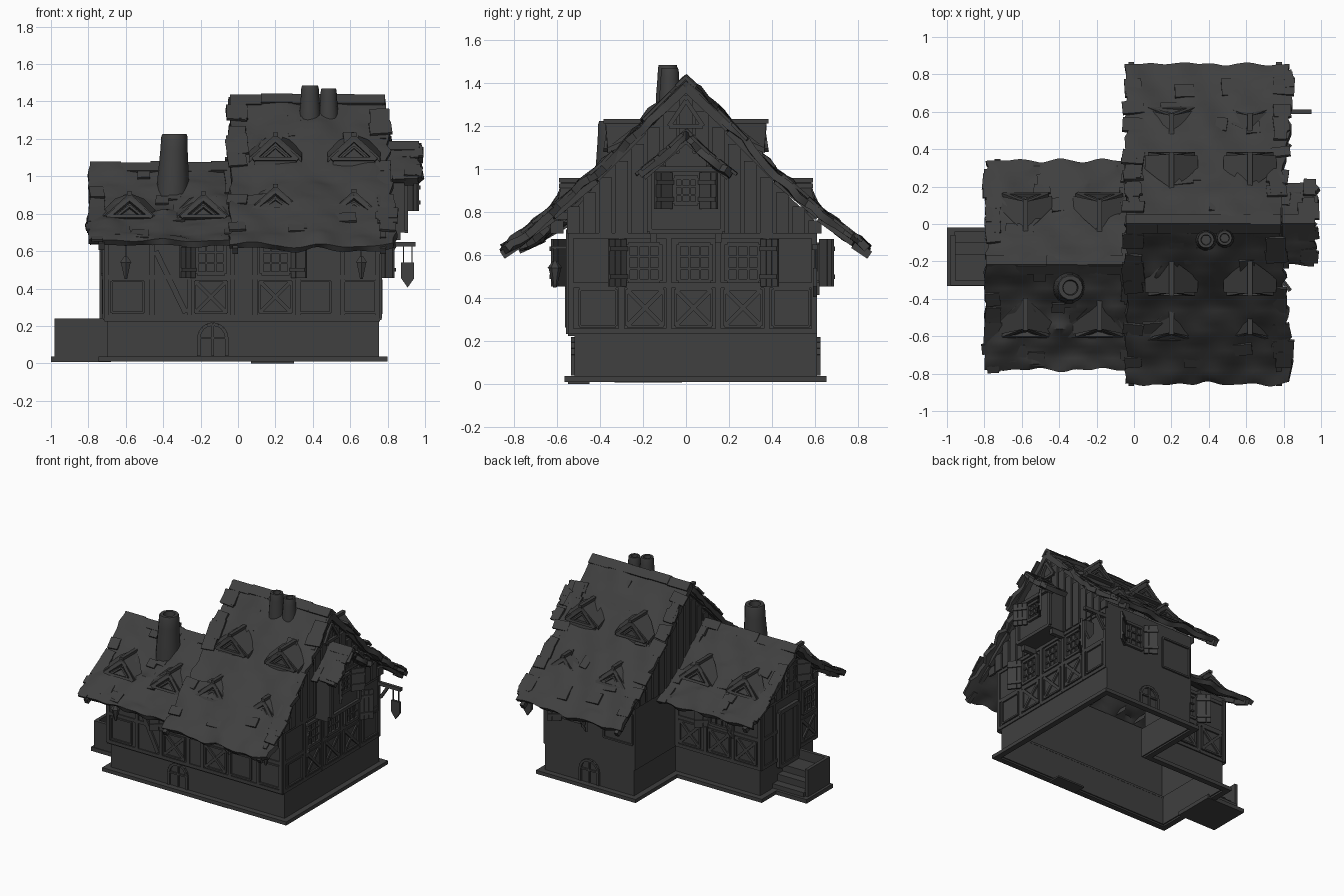
import bpy, bmesh, random
from math import sin, cos, pi, atan2, hypot, radians
from mathutils import Matrix, Vector, noise

if "Cube" in bpy.data.objects:
    bpy.data.objects.remove(bpy.data.objects["Cube"])

random.seed(4)
T, R = Matrix.Translation, Matrix.Rotation
DARK = bpy.data.materials.new("dark_grey")
DARK.diffuse_color = (0.05, 0.05, 0.05, 1)
DARK.use_nodes = True
DARK.node_tree.nodes["Principled BSDF"].inputs["Base Color"].default_value = DARK.diffuse_color


def finish(name, bm, solid=0, smooth=False, fix=True):
    if fix:
        bmesh.ops.recalc_face_normals(bm, faces=bm.faces)
    me = bpy.data.meshes.new(name)
    bm.to_mesh(me)
    bm.free()
    ob = bpy.data.objects.new(name, me)
    bpy.context.collection.objects.link(ob)
    me.materials.append(DARK)
    bpy.ops.object.select_all(action='DESELECT')
    ob.select_set(True)
    bpy.context.view_layer.objects.active = ob
    if solid:
        m = ob.modifiers.new("thickness", 'SOLIDIFY')
        m.thickness, m.offset = solid, -1
        bpy.ops.object.modifier_apply(modifier=m.name)
    if smooth:
        bpy.ops.object.shade_smooth_by_angle(angle=radians(35))


def box(bm, M, loc, size):
    bmesh.ops.create_cube(bm, size=1, matrix=M @ T(loc) @ Matrix.Diagonal((*size, 1)))


def wall(o, u, n):
    """Wall frame: local x along the wall, y outward, z up."""
    return Matrix(((u[0], n[0], 0, o[0]), (u[1], n[1], 0, o[1]), (0, 0, 1, 0), (0, 0, 0, 1)))


def bar(bm, F, a, b, w=.025, d=.015):
    ds, dz = b[0] - a[0], b[1] - a[1]
    M = F @ T(((a[0] + b[0]) / 2, d / 2, (a[1] + b[1]) / 2)) @ R(-atan2(dz, ds), 4, 'Y')
    box(bm, M, (0, 0, 0), (hypot(ds, dz), d, w))


def rect(bm, F, s0, s1, z0, z1, w=.015, d=.015):
    for a, b in (((s0, z0), (s1, z0)), ((s0, z1), (s1, z1)), ((s0, z0), (s0, z1)), ((s1, z0), (s1, z1))):
        bar(bm, F, a, b, w, d)


def window(bm, F, c, z0=.48, z1=.65, w=.15, shut=(-1, 1)):
    s0, s1 = c - w / 2, c + w / 2
    rect(bm, F, s0, s1, z0, z1, .02, .018)
    for k in (1, 2):
        bar(bm, F, (s0 + w * k / 3, z0), (s0 + w * k / 3, z1), .01, .012)
        z = z0 + (z1 - z0) * k / 3
        bar(bm, F, (s0, z), (s1, z), .01, .012)
    for s in shut:  # half-open plank shutters
        H = F @ T((c + s * (w / 2 + .01), .012, 0)) @ R(s * .65, 4, 'Z')
        for k in range(3):
            box(bm, H, (s * (.018 + .033 * k), 0, (z0 + z1) / 2), (.031, .014, z1 - z0 + .05))
        for z in (z0 + .02, z1 - .02):
            box(bm, H, (s * .05, .009, z), (.1, .012, .02))


def xpanel(bm, F, c, w=.17, z0=.27, z1=.44, cross=True):
    s0, s1 = c - w / 2, c + w / 2
    rect(bm, F, s0, s1, z0, z1, .012, .012)
    if cross:
        bar(bm, F, (s0, z0), (s1, z1), .02, .01)
        bar(bm, F, (s0, z1), (s1, z0), .02, .012)


def arch(bm, F, c, w=.15, z0=.04, h=.17):
    r, zc = w / 2, z0 + h - w / 2
    pts = [(c - r, z0)] + [(c - r * cos(pi * k / 8), zc + r * sin(pi * k / 8)) for k in range(9)] + [(c + r, z0)]
    for a, b in zip(pts, pts[1:]):
        bar(bm, F, a, b, .018, .015)
    bar(bm, F, (c, z0), (c, zc + r), .012, .012)
    bar(bm, F, (c - r, zc), (c + r, zc), .012, .012)


def interp(pts, v, k=0):
    for p, q in zip(pts, pts[1:]):
        if min(p[k], q[k]) <= v <= max(p[k], q[k]):
            return p[1 - k] + (q[1 - k] - p[1 - k]) * (v - p[k]) / (q[k] - p[k])
    return pts[-1][1 - k]


# roof half-profiles: (offset from ridge, height)
MAIN = [(0, 1.425), (.2, 1.225), (.42, .995), (.62, .82), (.78, .695), (.855, .635)]
WING = [(0, 1.065), (.12, .96), (.3, .815), (.44, .725), (.56, .66)]
BAY = [(0, 1.175), (.1, 1.08), (.22, .985)]


def roof(name, x0, xr, xe, yc, prof, ns, courses, amp=1):
    bm = bmesh.new()
    nt, end, rows = courses * 3, prof[-1][0], []
    for t in range(-nt, nt + 1):
        sg, f = (1 if t > 0 else -1), abs(t) / nt
        xR, row = xr + (xe - xr) * f, []
        jl, jr = random.uniform(-.012, .012), random.uniform(-.02, .02)
        for i in range(ns + 1):
            x = x0 + jl + (xR + jr - x0 - jl) * i / ns
            off = f * end
            z = interp(prof, min(off, end - 1e-5))
            wave = .5 + .5 * sin(x * 28 + (abs(t) // 3) * 2.1)
            z += amp * ((abs(t) % 3) * .009 * wave + .035 * noise.noise(Vector((x * 5, sg * off * 7, xe * 9))))
            if abs(t) == nt:
                off += amp * .022 * noise.noise(Vector((x * 9, sg * 3, xe)))
            row.append(bm.verts.new((x, yc + sg * off, z)))
        rows.append(row)
    for a, b in zip(rows, rows[1:]):
        for i in range(ns):
            bm.faces.new((a[i], a[i + 1], b[i + 1], b[i]))
    finish(name, bm, .035, True, fix=False)
    # ragged shingles at the gable ends, thin ones on the slopes, ridge boards
    bm = bmesh.new()
    for sg in (-1, 1):
        for k in range(courses * 4):
            f = random.uniform(.08, .95)
            off = f * end
            slope = atan2(interp(prof, off + .02) - interp(prof, off - .015), .035)
            xR = xr + (xe - xr) * f
            x = (xR - .035, x0 + .035, random.uniform(x0 + .12, xR - .12))[k % 3]
            M = T((x, yc + sg * off, interp(prof, off) + (.004, .004, -.002)[k % 3])) @ R(sg * slope, 4, 'X')
            M = M @ R(random.uniform(-.12, .12), 4, 'Z') @ R(random.uniform(-.08, .08), 4, 'Y')
            box(bm, M, (0, 0, 0), (random.uniform(.06, .12), random.uniform(.06, .12), .014))
        n = max(2, int((xr - x0) / .15))
        for k in range(n):
            w = (xr - x0) / n
            M = T((x0 + w * (k + .5), yc + sg * .022, prof[0][1] - random.uniform(.01, .022))) @ R(-sg * .75, 4, 'X')
            box(bm, M, (0, 0, 0), (w * 1.02, .065, .016))
    finish(name + "_shingles", bm)


roof("main_roof", -.04, .785, .845, 0, MAIN, 36, 8)
roof("wing_roof", -.79, .02, .02, -.22, WING, 32, 6)
roof("bay_roof", .6, .965, .975, 0, BAY, 8, 3, .6)


# dormers with gable fronts that lean back into the slope
def dormer(x, yc, sg, f, zp, prof, lean, hw=.14):
    P = lambda dx, off, z: Vector((x + dx, yc + sg * off, z))
    b, e = interp(prof, zp, 1) - .02, interp(prof, zp - .09, 1)
    bm = bmesh.new()
    for s in (-1, 1):
        back = min(e, f - .06)
        q = [P(0, f + .02 - lean, zp), P(s * hw, f - .01, zp - .125), P(s * hw * 1.02, back, zp - .095),
             P(s * hw * .55, (back + b) / 2, zp - .03), P(0, b, zp)]
        top = [bm.verts.new(v + Vector((0, 0, .01))) for v in q]
        low = [bm.verts.new(v - Vector((0, 0, .015))) for v in q]
        bm.faces.new(top)
        bm.faces.new(low)
        for i in range(5):
            bm.faces.new((top[i], top[i - 1], low[i - 1], low[i]))
    # front face, cheeks and frame
    zb, h, w = zp - .13, zp - .02, hw * .8
    F = wall((x, yc + sg * (f - .02)), (1, 0), (0, sg)) @ T((0, 0, zb)) @ R(atan2(lean, .13), 4, 'X') @ T((0, 0, -zb))
    low = zp - (.22 if lean < .05 else .15)
    pent = [(-w, low), (w, low), (w, h - .095), (0, h), (-w, h - .095)]
    a = [bm.verts.new(F @ Vector((p[0], 0, p[1]))) for p in pent]
    c = [bm.verts.new(v.co - Vector((0, sg * .14, 0))) for v in a]
    bm.faces.new(a)
    for i in (2, 0):
        bm.faces.new((a[i], a[i - 1], c[i - 1], c[i]))
    for s in (-1, 1):
        bar(bm, F, (0, zp - .02), (s * hw * .85, zp - .13), .022, .03)
        bar(bm, F, (0, zp - .06), (s * hw * .45, zp - .115), .012, .022)
    bar(bm, F, (-hw * .8, zp - .125), (hw * .8, zp - .125), .018, .03)
    box(bm, T((x, yc, 0)), (0, sg * (f - lean + .03 + b) / 2, zp + .008), (.028, abs(f - lean + .03 - b), .02))
    finish("dormer", bm)


for sg in (-1, 1):
    for x, dz in ((.2, .01), (.62, -.015)):
        dormer(x, 0, sg, .62, .93 + dz, MAIN, .06)
        dormer(x, 0, sg, .375, 1.215, MAIN, .02)
    for x in (-.58, -.185):
        dormer(x, -.22, sg, .38, .9, WING, .06)


# stone base and plinth: L-shaped open walls
def ring(name, g, z0, z1, th):
    plan = [(-.7 - g, -.52 - g), (.755 + g, -.52 - g), (.755 + g, .61 + g), (.01 - g, .61 + g), (.01 - g, .11 + g), (-.7 - g, .11 + g)]
    bm = bmesh.new()
    lo, hi = [[bm.verts.new((*p, z)) for p in plan] for z in (z0, z1)]
    for i in range(6):
        j = (i + 1) % 6
        bm.faces.new((lo[i], lo[j], hi[j], hi[i]))
    finish(name, bm, th, fix=False)


ring("stone_base", 0, .02, .24, .012)
ring("plinth", .045, .01, .037, .06)


# upper walls with gable ends; left and right end profiles in (y, z)
def house(name, ends, sides, z0=.23):
    bm = bmesh.new()
    for x, prof in ends:
        bm.faces.new([bm.verts.new((x, *p)) for p in prof])
    for x0, x1, y, z1 in sides:
        bm.faces.new([bm.verts.new(p) for p in ((x0, y, z0), (x1, y, z0), (x1, y, z1), (x0, y, z1))])
    finish(name, bm)


TOP = [(-.55, .77), (-.42, .93), (-.2, 1.17), (0, 1.37), (.2, 1.17), (.42, .93), (.61, .75), (.61, .23)]
house("main_walls", [(.76, [(-.55, .23)] + TOP), (0, [(.12, .23), (.12, .77)] + TOP)],
      [(0, .76, -.55, .77), (0, .76, .61, .75)])
house("wing_walls", [(-.715, [(-.55, .23), (-.55, .74), (-.34, .9), (-.22, 1.02), (-.1, .9), (.12, .74), (.12, .23)])],
      [(-.715, 0, -.55, .74), (-.715, 0, .12, .74)])
bm = bmesh.new()
box(bm, Matrix(), (.022, -.53, .232), (1.474, .04, .016))
finish("wall_sill", bm)

FRONT = wall((0, -.55), (1, 0), (0, -1))
RIGHT = wall((.76, 0), (0, 1), (1, 0))
BACK = wall((0, .61), (1, 0), (0, 1))
WBACK = wall((0, .12), (1, 0), (0, 1))
LEFT = wall((-.715, 0), (0, 1), (-1, 0))
CROSS = wall((0, 0), (0, 1), (-1, 0))

# timber framing: rails, posts and panels
bm = bmesh.new()
for F, s0, s1, posts in ((FRONT, -.715, .76, (-.46, -.26, -.03, .09, .32, .56)), (RIGHT, -.55, .61, (-.3, -.08, .15, .375)),
                         (WBACK, -.715, 0, (-.48, -.25)), (LEFT, -.55, .12, (-.34, -.03))):
    for z in (.245, .46, .69):
        bar(bm, F, (s0, z), (s1, z), .025, .008)
    for s in (s0 + .013, *posts, s1 - .013):
        bar(bm, F, (s, .24), (s, .72), .026, .009)
for c, cr in ((-.59, 0), (-.145, 1), (.2, 1), (.41, 0), (.65, 0)):
    xpanel(bm, FRONT, c, cross=cr)
bar(bm, FRONT, (-.44, .6), (-.28, .27), .03, .014)
for c, cr in ((-.41, 0), (-.19, 1), (.035, 1), (.265, 1), (.49, 0)):
    xpanel(bm, RIGHT, c, cross=cr)
for F, cs in ((WBACK, (-.59, -.365, -.12)), (LEFT, (-.44,))):
    for c in cs:
        xpanel(bm, F, c)
xpanel(bm, BACK, .14, .24, .42, .65, False)
finish("timber_frame", bm)

# gable planks and bargeboards
bm = bmesh.new()
for F, c, prof, d in ((RIGHT, 0, MAIN, .02), (LEFT, -.22, WING, .02), (CROSS, 0, MAIN, .012)):
    n = int((prof[-1][0] - .25) / .075)
    for k in range(-n, n + 1):
        off = abs(k) * .075
        bar(bm, F, (c + k * .075, .7), (c + k * .075, interp(prof, off + .03) - .05), .06, d * random.uniform(.6, 1))
    for s in (-1, 1):
        for p, q in zip(prof, prof[1:]):
            bar(bm, F, (c + s * p[0], p[1] - .045), (c + s * q[0], q[1] - .035), .04, .03)
for s in (-1, 1):
    bar(bm, RIGHT, (0, 1.32), (s * .08, 1.2), .02, .035)
bar(bm, RIGHT, (-.08, 1.2), (.08, 1.2), .02, .035)
finish("gable_planks", bm)

# windows and shutters
bm = bmesh.new()
window(bm, FRONT, -.145, shut=(-1,))
window(bm, FRONT, .2, shut=(1,))
window(bm, RIGHT, -.195, shut=(-1,))
window(bm, RIGHT, .04, shut=())
window(bm, RIGHT, .265, shut=(1,))
window(bm, BACK, .52)
window(bm, WBACK, -.365)
window(bm, LEFT, -.22, .78, .9, .12)
window(bm, LEFT, -.44, shut=())
for F, c in ((FRONT @ T((0, -.03, 0)), -.135), (BACK, .38)):
    arch(bm, F, c)
finish("windows", bm)

# gable bay with window and shutters
bm = bmesh.new()
box(bm, RIGHT, (0, .06, .86), (.34, .14, .32))
BF = RIGHT @ T((0, .13, 0))
for k in range(-2, 3):
    bar(bm, BF, (k * .065, 1), (k * .065, 1.14 - abs(k) * .065), .063, .012)
rect(bm, BF, -.17, .17, .71, 1.0, .025, .02)
window(bm, BF, 0, .84, .96, .11)
for s in (-1, 1):
    bar(bm, BF, (0, 1.14), (s * .2, .965), .035, .05)
    box(bm, RIGHT, (s * .15, .05, .68), (.03, .12, .04))
finish("gable_bay", bm)


# chimneys
def chimney(x, y, r, z0, z1, lean):
    bm, rings, n = bmesh.new(), [], 14
    h = z1 - z0
    for k, z in ((1.05, z0), (1, z0 + h * .35), (.88, z0 + h * .75), (.85, z1 - .015), (.78, z1), (.5, z1), (.45, z1 - .06)):
        rings.append([bm.verts.new((x + lean * (z - z0) + r * k * cos(2 * pi * i / n), y + r * k * sin(2 * pi * i / n), z)) for i in range(n)])
    for a, b in zip(rings, rings[1:]):
        for i in range(n):
            bm.faces.new((a[i - 1], a[i], b[i], b[i - 1]))
    bm.faces.new(rings[-1])
    finish("chimney", bm, smooth=True)


chimney(-.35, -.34, .083, .88, 1.225, .03)
chimney(.385, -.085, .055, 1.28, 1.485, 0)
chimney(.485, -.075, .05, 1.28, 1.47, 0)

# entrance steps with parapets, door, cellar step
bm = bmesh.new()
box(bm, Matrix(), (-.84, -.175, .022), (.32, .315, .03))
box(bm, Matrix(), (-.84, -.315, .13), (.28, .025, .22))
box(bm, Matrix(), (-.968, -.19, .13), (.025, .26, .22))
for k in range(3):
    y1 = -.04 - .06 * k
    box(bm, Matrix(), (-.83, (y1 - .31) / 2, .02 + .025 * (k + 1)), (.26, y1 + .31, .05 * (k + 1)))
finish("entrance_steps", bm)
bm = bmesh.new()
rect(bm, LEFT, -.3, -.08, .19, .6, .03, .025)
for k in range(4):
    bar(bm, LEFT, (-.265 + .05 * k, .19), (-.265 + .05 * k, .59), .046, .016)
finish("door", bm)
bm = bmesh.new()
box(bm, Matrix(), (.185, -.5, .006), (.23, .1, .012))
finish("cellar_step", bm)

# hanging sign on its bracket
bm = bmesh.new()
box(bm, Matrix(), (.855, .6, .637), (.19, .025, .025))
S = wall((0, .595), (1, 0), (0, 1))
bar(bm, S, (.775, .53), (.84, .63), .02, .018)
for x in (.885, .93):
    bar(bm, S, (x, .63), (x, .54), .006, .008)
out = [(.872, .54), (.942, .54), (.942, .455), (.907, .405), (.872, .455)]
a, b = [[bm.verts.new((x, y, z)) for x, z in out] for y in (.59, .61)]
bm.faces.new(a)
bm.faces.new(b)
for i in range(5):
    bm.faces.new((a[i], a[i - 1], b[i - 1], b[i]))
finish("hanging_sign", bm)

# lanterns on the front wall
bm = bmesh.new()
for x in (-.6, .66):
    for z, h, r1, r2 in ((.495, .09, .008, .03), (.555, .03, .035, .012)):
        bmesh.ops.create_cone(bm, cap_ends=True, segments=6, radius1=r1, radius2=r2, depth=h, matrix=T((x, -.61, z)))
    box(bm, Matrix(), (x, -.61, .6), (.008, .008, .07))
    box(bm, Matrix(), (x, -.585, .635), (.015, .08, .015))
finish("lanterns", bm)
